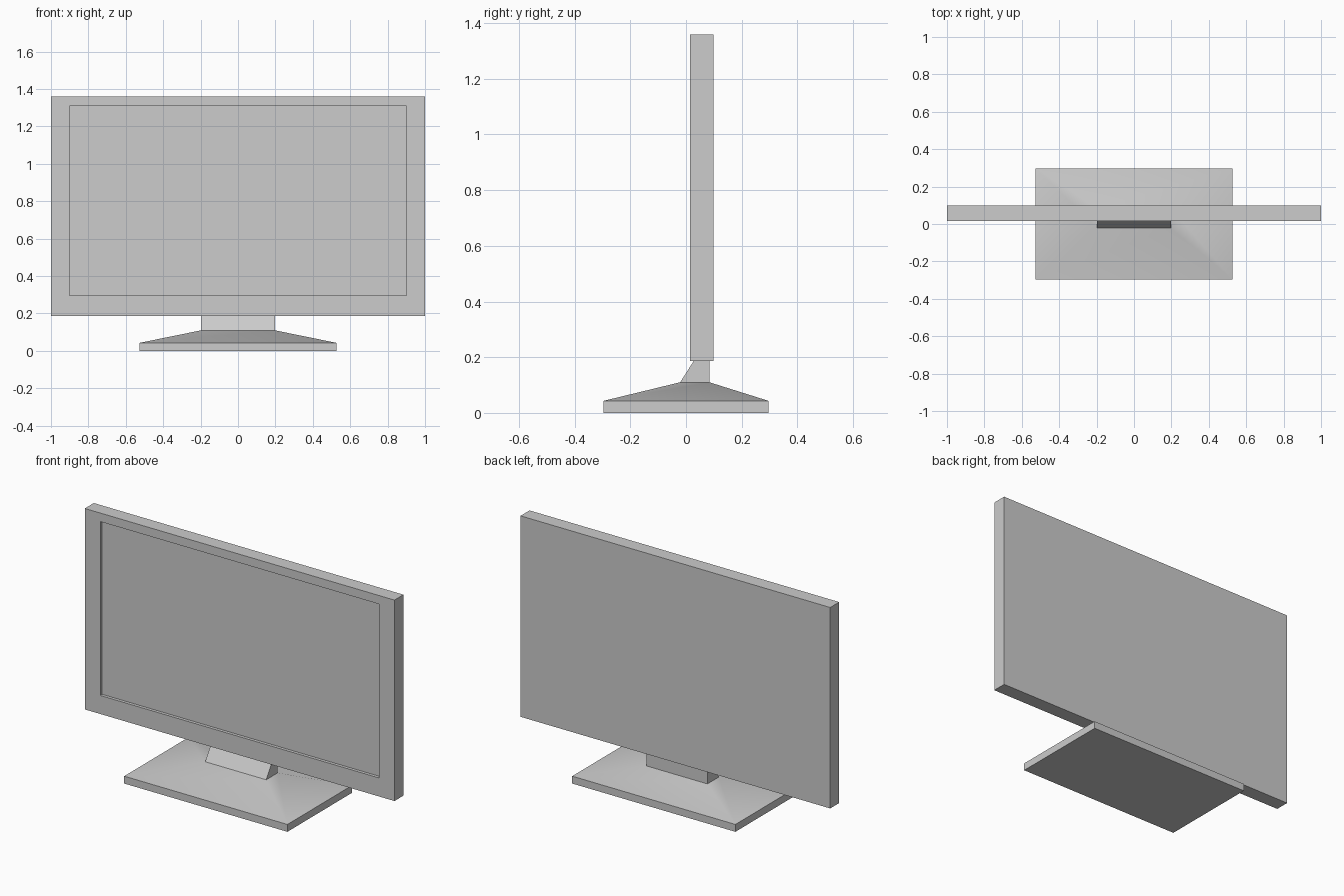
import bpy
import bmesh
import math

cube = bpy.data.objects.get("Cube")
if cube:
    bpy.data.objects.remove(cube, do_unlink=True)

# One light grey for the whole model
grey = bpy.data.materials.new("light grey")
grey.use_nodes = True
colour = (0.604, 0.604, 0.604, 1.0)
grey.diffuse_color = colour
grey.node_tree.nodes["Principled BSDF"].inputs["Base Color"].default_value = colour


def flat_ring(x, y0, y1, z):
    """Horizontal rectangle, symmetric in x."""
    return [(-x, y0, z), (x, y0, z), (x, y1, z), (-x, y1, z)]


def upright_ring(x, z0, z1, y):
    """Rectangle facing the front, symmetric in x."""
    return [(-x, y, z0), (x, y, z0), (x, y, z1), (-x, y, z1)]


def loft(name, rings):
    """Join successive rectangles with side faces and cap both ends."""
    bm = bmesh.new()
    loops = [[bm.verts.new(p) for p in ring] for ring in rings]
    for a, b in zip(loops, loops[1:]):
        for i in range(4):
            j = (i + 1) % 4
            bm.faces.new((a[i], a[j], b[j], b[i]))
    bm.faces.new(loops[0])
    bm.faces.new(loops[-1])
    bmesh.ops.recalc_face_normals(bm, faces=bm.faces)
    mesh = bpy.data.meshes.new(name)
    bm.to_mesh(mesh)
    bm.free()
    mesh.materials.append(grey)
    obj = bpy.data.objects.new(name, mesh)
    bpy.context.collection.objects.link(obj)
    return obj


# Display panel: flat back, then a bezel with the screen sunk into the front
loft("display_panel", [
    upright_ring(1.0, 0.187, 1.36, 0.098),
    upright_ring(1.0, 0.187, 1.36, 0.015),
    upright_ring(0.9, 0.295, 1.31, 0.015),
    upright_ring(0.9, 0.295, 1.31, 0.033),
])

# Stand: slab foot, shallow sloping top, and a neck leaning back at the front
stand = loft("stand", [
    flat_ring(0.527, -0.297, 0.297, 0.0),
    flat_ring(0.527, -0.297, 0.297, 0.043),
    flat_ring(0.197, -0.021, 0.084, 0.11),
    flat_ring(0.197, 0.030, 0.084, 0.19),
])

# Soften only the shallow slopes of the foot
bpy.ops.object.select_all(action="DESELECT")
stand.select_set(True)
bpy.context.view_layer.objects.active = stand
bpy.ops.object.shade_smooth_by_angle(angle=math.radians(30))
